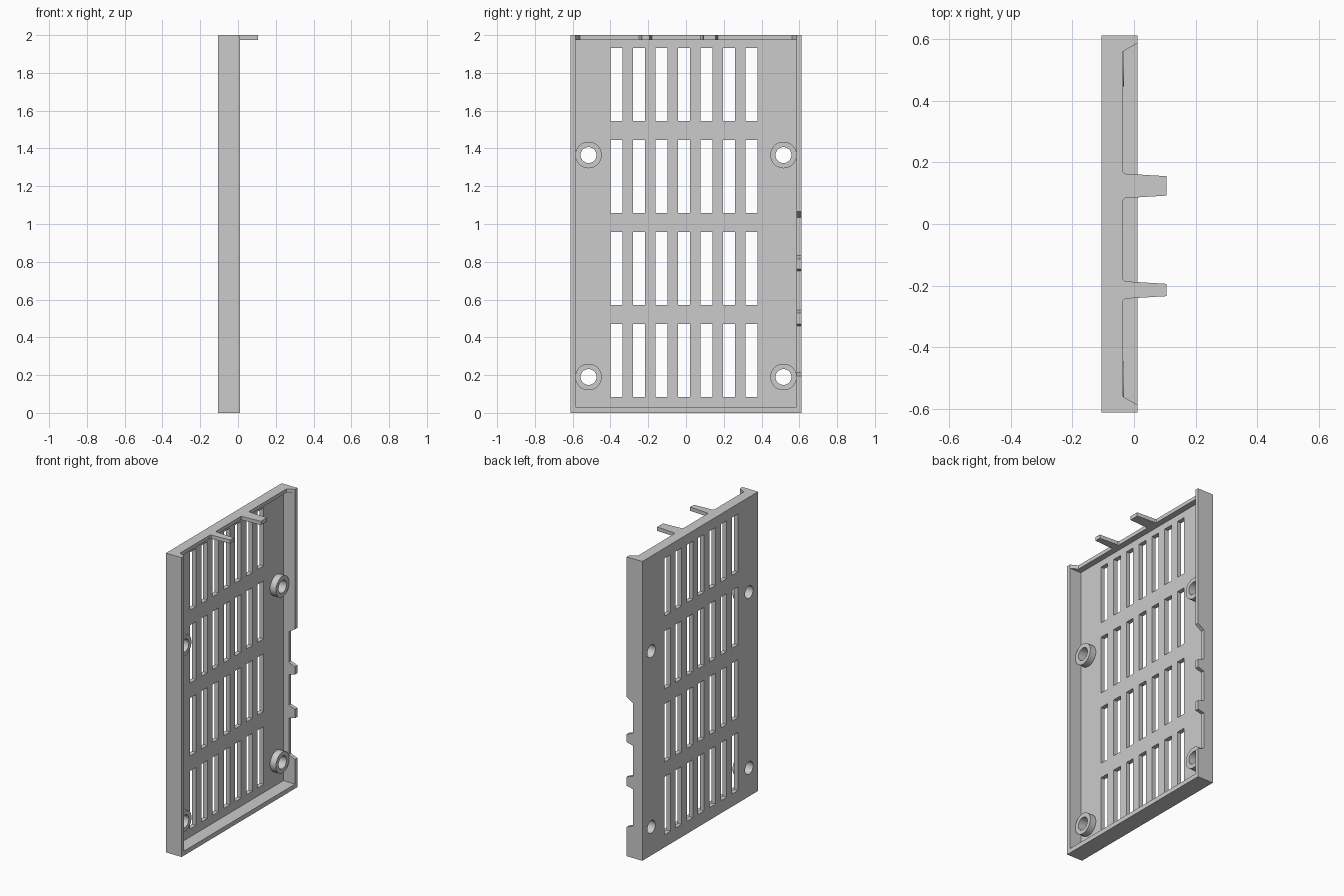
import bpy, bmesh, math
from mathutils import Vector

if "Cube" in bpy.data.objects:
    bpy.data.objects.remove(bpy.data.objects["Cube"])

grey = bpy.data.materials.new("light grey plastic")
grey.diffuse_color = (0.6, 0.6, 0.6, 1)
grey.use_nodes = True
grey.node_tree.nodes["Principled BSDF"].inputs["Base Color"].default_value = grey.diffuse_color

X0, X1 = -0.105, 0.011      # back face and rim of the tray
FLOOR, NOTCH = -0.075, -0.035
HALF, INNER = 0.611, 0.586
TOP_IN, BOTTOM_IN = 1.975, 0.03


def make(name, bm):
    bmesh.ops.recalc_face_normals(bm, faces=bm.faces)
    mesh = bpy.data.meshes.new(name)
    bm.to_mesh(mesh)
    bm.free()
    mesh.materials.append(grey)
    obj = bpy.data.objects.new(name, mesh)
    bpy.context.collection.objects.link(obj)
    return obj


def prism(bm, points, offset):
    """Extrude a closed outline along an offset into a solid."""
    face = bm.faces.new([bm.verts.new(p) for p in points])
    new = bmesh.ops.extrude_face_region(bm, geom=[face], use_keep_orig=True)["geom"]
    verts = [v for v in new if isinstance(v, bmesh.types.BMVert)]
    bmesh.ops.translate(bm, verts=verts, vec=Vector(offset))


def box(bm, x0, x1, y0, y1, z0, z1):
    prism(bm, [(x0, y0, z0), (x1, y0, z0), (x1, y1, z0), (x0, y1, z0)], (0, 0, z1 - z0))


def circle(x, y, z, r, n=48):
    return [(x, y + r * math.cos(2 * math.pi * i / n), z + r * math.sin(2 * math.pi * i / n))
            for i in range(n)]


def cut(target, bm):
    cutter = make("cutter", bm)
    cutter.hide_render = True
    mod = target.modifiers.new("cut", 'BOOLEAN')
    mod.operation, mod.solver, mod.object = 'DIFFERENCE', 'EXACT', cutter
    bpy.context.view_layer.objects.active = target
    bpy.ops.object.modifier_apply(modifier=mod.name)
    bpy.data.objects.remove(cutter)


def smooth(obj):
    bpy.ops.object.select_all(action='DESELECT')
    obj.select_set(True)
    bpy.context.view_layer.objects.active = obj
    bpy.ops.object.shade_smooth_by_angle(angle=math.radians(30))


# Tray: solid block hollowed from the open side
bm = bmesh.new()
box(bm, X0, X1, -HALF, HALF, 0, 2)
tray = make("vented_tray", bm)
bm = bmesh.new()
box(bm, FLOOR, 0.2, -INNER, INNER, BOTTOM_IN, TOP_IN)
cut(tray, bm)

# Lowered top wall with slanted ends
bm = bmesh.new()
prism(bm, [(NOTCH, -0.56, 1.95), (X1, -0.586, 1.95), (0.2, -0.586, 1.95),
           (0.2, 0.586, 1.95), (X1, 0.586, 1.95), (NOTCH, 0.56, 1.95)], (0, 0, 0.1))
cut(tray, bm)

# Slanted notches in one side wall, leaving two teeth
bm = bmesh.new()
for rim_lo, lo, hi, rim_hi in [(0.195, 0.215, 0.46, 0.47),
                               (0.53, 0.545, 0.75, 0.762),
                               (0.815, 0.832, 1.035, 1.065)]:
    prism(bm, [(NOTCH, 0.57, lo), (X1, 0.57, rim_lo), (0.2, 0.57, rim_lo),
               (0.2, 0.57, rim_hi), (X1, 0.57, rim_hi), (NOTCH, 0.57, hi)], (0, 0.1, 0))
cut(tray, bm)

# Vent slots and screw holes
screws = [(y, z) for y in (-0.516, 0.516) for z in (0.19, 1.365)]
bm = bmesh.new()
for col in range(7):
    for row in range(4):
        y, z = -0.399 + 0.119 * col, 0.084 + 0.487 * row
        box(bm, -0.2, 0, y, y + 0.063, z, z + 0.387)
for y, z in screws:
    prism(bm, circle(-0.2, y, z, 0.042), (0.2, 0, 0))
cut(tray, bm)
smooth(tray)

# Hollow screw bosses
for i, (y, z) in enumerate(screws):
    bm = bmesh.new()
    rings = [[bm.verts.new(p) for p in circle(x, y, z, r)]
             for x, r in [(FLOOR, 0.07), (-0.032, 0.07), (-0.032, 0.042), (FLOOR, 0.042)]]
    for a, b in zip(rings, rings[1:]):
        for k in range(len(a)):
            j = (k + 1) % len(a)
            bm.faces.new([a[k], a[j], b[j], b[k]])
    smooth(make(f"screw_boss_{i + 1}", bm))

# Tapered locating tabs on the top wall, with small flared roots
for name, lo, hi in [("wide_tab", 0.092, 0.155), ("narrow_tab", -0.234, -0.194)]:
    bm = bmesh.new()
    prism(bm, [(NOTCH, lo - 0.014, TOP_IN), (-0.028, lo - 0.008, TOP_IN), (0.105, lo, TOP_IN),
               (0.105, hi, TOP_IN), (-0.028, hi + 0.008, TOP_IN), (NOTCH, hi + 0.014, TOP_IN)],
          (0, 0, 2 - TOP_IN))
    make(name, bm)
